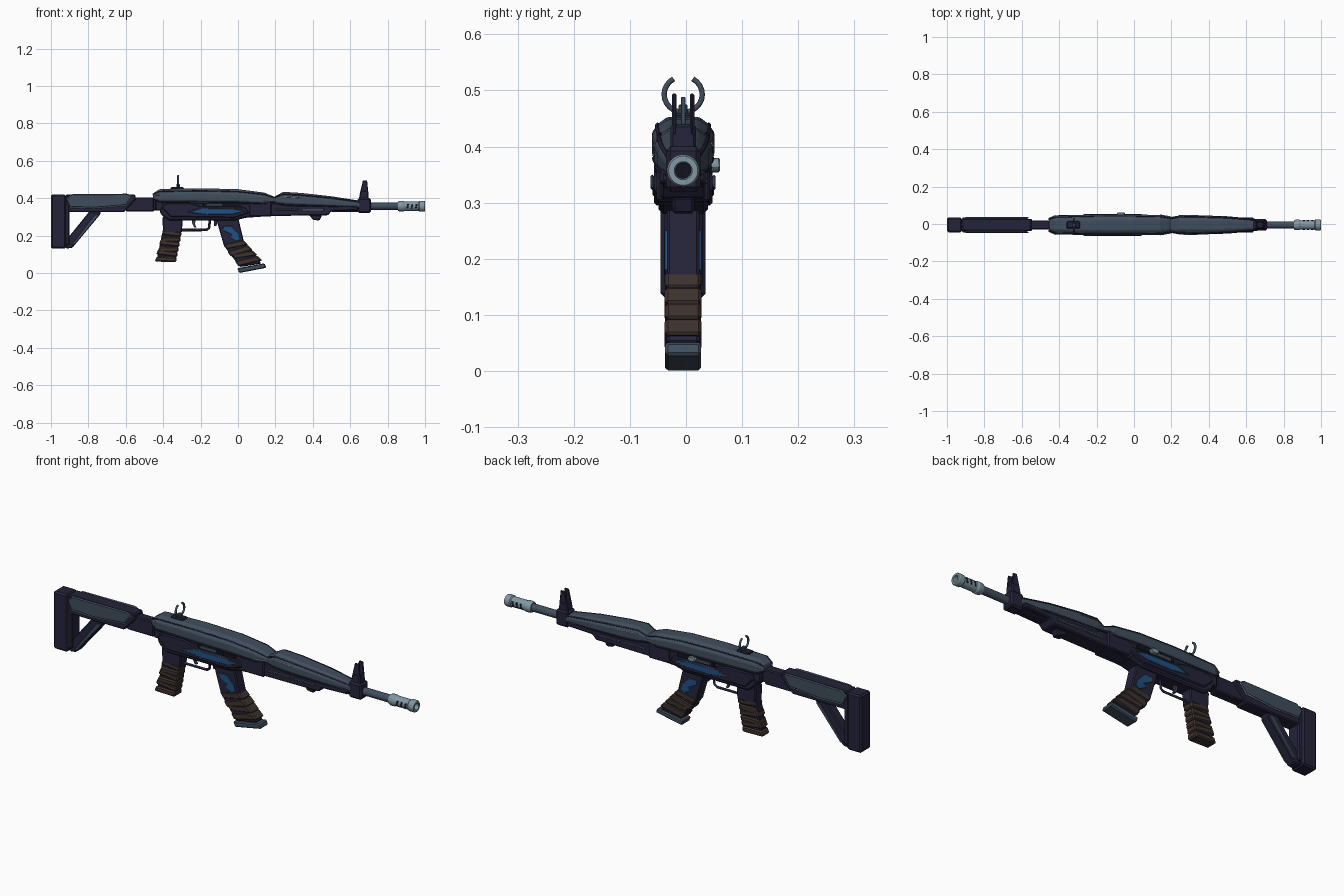
import bpy, bmesh, math
from mathutils import Vector

if "Cube" in bpy.data.objects:
    bpy.data.objects.remove(bpy.data.objects["Cube"])

MID = -.005  # centre plane of the body


def material(name, r, g, b):
    m = bpy.data.materials.new(name)
    m.use_nodes = True
    m.diffuse_color = (r, g, b, 1)
    m.node_tree.nodes["Principled BSDF"].inputs["Base Color"].default_value = (r, g, b, 1)
    return m


NAVY = material("dark navy", .018, .017, .042)
SLATE = material("slate", .053, .076, .11)
PALE = material("pale steel", .22, .31, .36)
BROWN = material("brown wrap", .047, .032, .027)
BLUE = material("blue", .015, .08, .22)
BLACK = material("near black", .006, .006, .012)


def finish(name, bm, mat, bevel=0):
    bmesh.ops.recalc_face_normals(bm, faces=bm.faces)
    mesh = bpy.data.meshes.new(name)
    bm.to_mesh(mesh)
    bm.free()
    mesh.materials.append(mat)
    ob = bpy.data.objects.new(name, mesh)
    ob.location.y = MID
    bpy.context.collection.objects.link(ob)
    if bevel:
        mod = ob.modifiers.new("Bevel", "BEVEL")
        mod.width = bevel
        mod.limit_method = "ANGLE"
    return ob


def skin(bm, rings, caps=True):
    """Join rings of points into a closed body."""
    rows = [[bm.verts.new(p) for p in ring] for ring in rings]
    n = len(rows[0])
    for a, b in zip(rows, rows[1:]):
        for i in range(n):
            bm.faces.new((a[i], a[(i + 1) % n], b[(i + 1) % n], b[i]))
    if caps:
        bm.faces.new(rows[0])
        bm.faces.new(rows[-1])


def prism(name, pts, mat, half, inner=None, bevel=.005):
    """Side profile given depth; with inner set, a mirrored pair of plates."""
    bm = bmesh.new()
    spans = [(-half, half)] if inner is None else [(-half, -inner), (inner, half)]
    for span in spans:
        skin(bm, [[(x, y, z) for x, z in pts] for y in span])
    return finish(name, bm, mat, bevel)


def box(name, x0, x1, z0, z1, mat, half, inner=None, bevel=.005):
    return prism(name, [(x0, z0), (x1, z0), (x1, z1), (x0, z1)], mat, half, inner, bevel)


HALF = [(.85, 0), (1, .25), (1, .65), (.8, .85), (.5, 1)]
SECTION = HALF + [(-u, v) for u, v in reversed(HALF)]


def on_shell(station, u, v):
    x, low, high, half = station
    return (x, u * half, low + v * (high - low))


def loft(name, stations, mat):
    """Faceted shell through stations of (x, bottom, top, half width)."""
    bm = bmesh.new()
    skin(bm, [[on_shell(s, u, v) for u, v in SECTION] for s in stations])
    return finish(name, bm, mat, .003)


def wire(name, paths, mat, radius, sides=6):
    """Round bars following one or more paths."""
    curve = bpy.data.curves.new(name, "CURVE")
    curve.dimensions = "3D"
    curve.bevel_depth = radius
    curve.bevel_resolution = max(0, sides // 4 - 1)
    curve.use_fill_caps = True
    for path in paths:
        spline = curve.splines.new("POLY")
        spline.points.add(len(path) - 1)
        for point, co in zip(spline.points, path):
            point.co = (*co, 1)
    curve.materials.append(mat)
    ob = bpy.data.objects.new(name, curve)
    ob.location.y = MID
    bpy.context.collection.objects.link(ob)


def seam(name, stations, u, v, mat, radius):
    wire(name, [[on_shell(s, k * u, v) for s in stations] for k in (-1, 1)], mat, radius)


def lathe(name, rings, z, mat, caps=True):
    """Turned part along x from (x, radius) rings."""
    bm = bmesh.new()
    turns = [math.tau * i / 24 for i in range(24)]
    skin(bm, [[(x, r * math.cos(t), z + r * math.sin(t)) for t in turns] for x, r in rings], caps)
    ob = finish(name, bm, mat)
    bpy.context.view_layer.objects.active = ob
    bpy.ops.object.select_all(action="DESELECT")
    ob.select_set(True)
    bpy.ops.object.shade_smooth_by_angle()


def wraps(name, top, bottom, count, half):
    """Stack of overlapping bands between a top edge and a bottom edge."""
    a, b = [Vector(p) for p in top]
    c, d = [Vector(p) for p in bottom]
    for i in range(count):
        s, t = i / count, (i + 1.05) / count
        flare = (b - a) * .03
        pts = [a.lerp(c, s), b.lerp(d, s), b.lerp(d, t) + flare, a.lerp(c, t) - flare]
        tilt = Vector((0, .006 * (-1) ** i))
        pts[0] += tilt
        pts[3] += tilt
        prism(f"{name}_{i + 1}", [tuple(p) for p in pts], BROWN, half + .001 * (i % 2), bevel=.006)


# Shoulder stock
box("butt_plate", -1, -.92, .13, .42, NAVY, .04, bevel=.008)
box("butt_plate_step", -.925, -.9, .15, .415, NAVY, .034)
prism("stock_body", [(-.92, .325), (-.61, .325), (-.545, .395), (-.55, .42), (-.92, .42)], NAVY, .033)
box("stock_tube", -.6, -.45, .328, .405, NAVY, .025)
box("stock_collar", -.455, -.4, .335, .4, NAVY, .02)
cheek = [(-.92, .395), (-.89, .421), (-.59, .424), (-.565, .408), (-.6, .362), (-.77, .347), (-.9, .352)]
prism("cheek_panel", cheek, SLATE, .041, .03)
wire("cheek_rim", [[(x, k * .04, z) for x, z in cheek[3:]] for k in (-1, 1)], PALE, .0025)
prism("stock_strut", [(-.92, .13), (-.885, .135), (-.735, .315), (-.735, .335), (-.79, .335), (-.92, .175)],
      NAVY, .024)
prism("strut_panel", [(-.89, .15), (-.875, .15), (-.74, .313), (-.765, .313)], SLATE, .028, .02, .002)

# Receiver
prism("lower_receiver", [(-.42, .335), (-.4, .385), (.18, .385), (.18, .305), (.04, .295), (-.02, .28),
                         (-.37, .28), (-.41, .31)], NAVY, .044, bevel=.008)
prism("receiver_side_shell", [(-.41, .35), (-.38, .375), (-.26, .375), (-.18, .352), (.04, .352), (.06, .32),
                              (-.02, .295), (-.36, .3)], NAVY, .052, .04)
blade = [(-.27, .325), (-.2, .347), (-.03, .345), (.04, .33), (-.03, .314), (-.17, .312)]
prism("blue_inlay", blade, BLUE, .055, .05, .002)
wire("inlay_rim", [[(x, k * .055, z) for x, z in blade[:4]] for k in (-1, 1)], SLATE, .003)
box("ejection_port", -.19, .02, .352, .375, BLACK, .05, .04, .002)
box("bolt_carrier", -.17, -.08, .355, .372, SLATE, .052, .045, .002)
box("front_trunnion", .06, .18, .302, .39, NAVY, .048)
cover = [(-.455, .395, .425, .035), (-.42, .375, .448, .05), (-.2, .372, .453, .056), (0, .37, .448, .056),
         (.14, .365, .43, .053), (.2, .378, .405, .042)]
loft("top_cover", cover, SLATE)
seam("cover_seam", cover, .82, .83, NAVY, .004)
seam("cover_lower_seam", cover, .92, .1, NAVY, .004)
seam("cover_rear_rim", cover[:2], 1, .6, PALE, .003)
seam("cover_front_rim", cover[-2:], 1, .3, PALE, .003)
box("rear_cover_cap", -.44, -.39, .335, .4, NAVY, .04)

# Charging handle, on the left side only
bm = bmesh.new()
skin(bm, [[(-.07 + .022 * math.cos(t), y, .367 + .013 * math.sin(t))
           for t in [math.tau * i / 12 for i in range(12)]] for y in (.03, .066)])
finish("charging_handle", bm, PALE, .003)

# Handguard
guard = [(.18, .375, .4, .038), (.24, .36, .434, .05), (.34, .355, .428, .052), (.5, .352, .41, .046),
         (.66, .345, .385, .03)]
loft("upper_handguard", guard, SLATE)
seam("handguard_seam", guard, .82, .83, NAVY, .005)
seam("handguard_lower_seam", guard, .92, .1, NAVY, .004)
seam("handguard_rim", guard[1:3], 1, .65, PALE, .002)
prism("lower_handguard", [(.17, .305), (.17, .375), (.64, .358), (.64, .335), (.5, .33), (.48, .308)],
      NAVY, .04)
box("handguard_slot", .2, .32, .335, .345, SLATE, .043, .035, .002)
box("handguard_slot_rear", .34, .46, .333, .343, SLATE, .043, .035, .002)
prism("hand_stop", [(.38, .31), (.4, .285), (.435, .28), (.45, .31)], NAVY, .02)
box("gas_tube", .5, .66, .325, .345, NAVY, .018)

# Barrel, muzzle and front sight
lathe("barrel", [(.45, .019), (.86, .019)], .357, SLATE)
lathe("muzzle_brake", [(.855, .014), (.855, .024), (.865, .028), (.885, .028), (.89, .025), (.965, .025),
                       (.97, .029), (.995, .029), (1, .026), (1, .016), (.95, .014)], .357, PALE, False)
lathe("muzzle_bore", [(.94, .014), (.955, .014)], .357, BLACK)
for i in range(3):
    x = .9 + .023 * i
    prism(f"muzzle_vent_{i + 1}", [(x, .345), (x + .009, .345), (x + .014, .369), (x + .005, .369)],
          NAVY, .026, .018, .001)
box("front_sight_block", .64, .71, .32, .4, NAVY, .031, bevel=.008)
prism("front_sight_base", [(.645, .39), (.7, .39), (.695, .44), (.655, .44)], NAVY, .023)
prism("front_sight_ears", [(.65, .42), (.698, .42), (.69, .495), (.668, .495)], NAVY, .02, .012, .003)
box("front_sight_post", .672, .682, .43, .488, SLATE, .004, bevel=.001)

# Rear sight: two open hooks on a small base
box("rear_sight_base", -.36, -.29, .445, .46, NAVY, .02)
box("rear_sight_stem", -.33, -.31, .45, .475, SLATE, .008, bevel=.002)
arc = [math.radians(-90 + 15 * i) for i in range(11)]
wire("rear_sight_hooks", [[(-.32, k * .034 * math.cos(t), .493 + .032 * math.sin(t)) for t in arc]
                          for k in (-1, 1)], SLATE, .0055, 8)

# Pistol grip and trigger
prism("grip_neck", [(-.405, .3), (-.295, .3), (-.3, .215), (-.4, .215)], NAVY, .029)
prism("grip_core", [(-.4, .24), (-.305, .24), (-.335, .058), (-.435, .066)], NAVY, .024)
wraps("grip_wrap", [(-.398, .225), (-.302, .22)], [(-.442, .068), (-.332, .06)], 6, .029)
wire("trigger_guard", [[(-.3, 0, .23), (-.17, 0, .23), (-.155, 0, .24), (-.15, 0, .285)]], NAVY, .007)
prism("trigger", [(-.245, .29), (-.225, .29), (-.23, .262), (-.222, .243), (-.234, .243), (-.245, .265)],
      SLATE, .007, bevel=.002)
prism("magazine_catch", [(-.13, .285), (-.11, .285), (-.115, .25), (-.128, .25)], NAVY, .012, bevel=.002)

# Magazine
prism("magazine_body", [(-.12, .3), (0, .3), (.03, .175), (.125, .05), (.01, .032), (-.075, .145)],
      NAVY, .029)
wraps("magazine_wrap", [(-.078, .148), (.026, .178)], [(.004, .044), (.126, .066)], 4, .032)
prism("magazine_arrow", [(-.08, .25), (-.035, .25), (.002, .212), (.012, .18), (-.008, .17), (-.045, .19),
                         (-.032, .205), (-.078, .228)], BLUE, .033, .028, .001)
prism("magazine_floor", [(-.004, .026), (.142, .052), (.152, .028), (.006, 0)], SLATE, .032)
